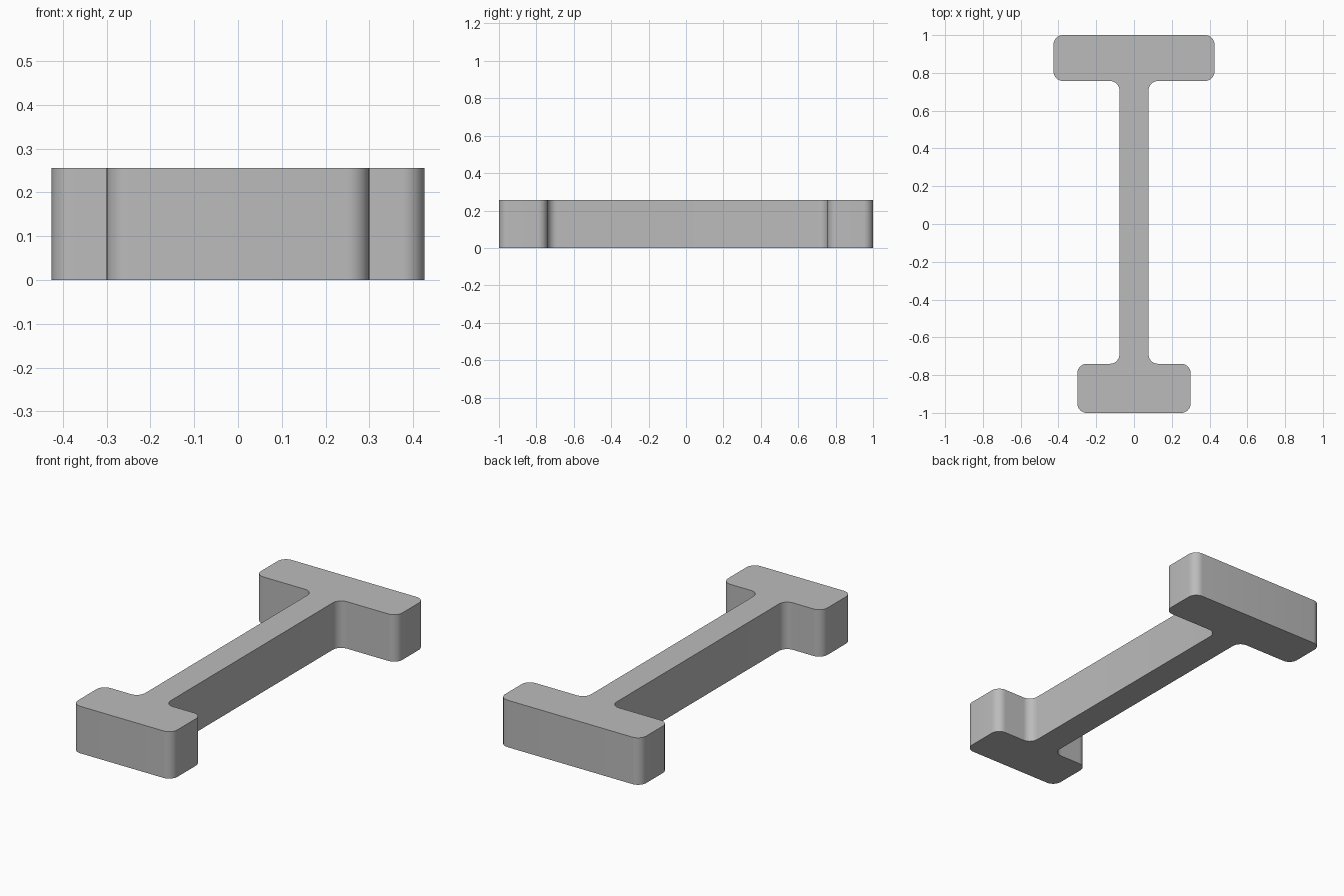
import bpy
import math
from mathutils import Vector

old = bpy.data.objects.get("Cube")
if old:
    bpy.data.objects.remove(old, do_unlink=True)

HEIGHT = 0.256
RADIUS = 0.05
STEPS = 10

# Single grey material
grey = bpy.data.materials.new("plain grey")
grey.use_nodes = True
colour = (0.5, 0.5, 0.5, 1)
grey.diffuse_color = colour
grey.node_tree.nodes["Principled BSDF"].inputs["Base Color"].default_value = colour


def fillet(before, corner, after):
    """Replace a right-angled corner with an arc."""
    a = (before - corner).normalized() * RADIUS
    b = (after - corner).normalized() * RADIUS
    angles = [math.pi / 2 * i / STEPS for i in range(STEPS + 1)]
    return [corner + a * (1 - math.sin(t)) + b * (1 - math.cos(t)) for t in angles]


# Outline: short front flange, narrow web, wide back flange
right_side = [(0.3, -1), (0.3, -0.74), (0.077, -0.74),
              (0.077, 0.757), (0.426, 0.757), (0.426, 1)]
left_side = [(-x, y) for x, y in reversed(right_side)]
corners = [Vector((x, y, 0)) for x, y in right_side + left_side]
count = len(corners)
outline = []
for i, corner in enumerate(corners):
    outline += fillet(corners[i - 1], corner, corners[(i + 1) % count])

# Extrude the outline into a solid beam
n = len(outline)
lift = Vector((0, 0, HEIGHT))
verts = outline + [p + lift for p in outline]
faces = [list(reversed(range(n))), list(range(n, 2 * n))]
faces += [(i, (i + 1) % n, (i + 1) % n + n, i + n) for i in range(n)]
mesh = bpy.data.meshes.new("flanged_beam")
mesh.from_pydata(verts, [], faces)
mesh.materials.append(grey)
beam = bpy.data.objects.new("flanged_beam", mesh)
bpy.context.collection.objects.link(beam)

# Smooth rounded corners, sharp rims
bpy.ops.object.select_all(action='DESELECT')
beam.select_set(True)
bpy.context.view_layer.objects.active = beam
bpy.ops.object.shade_smooth_by_angle(angle=math.radians(30))
